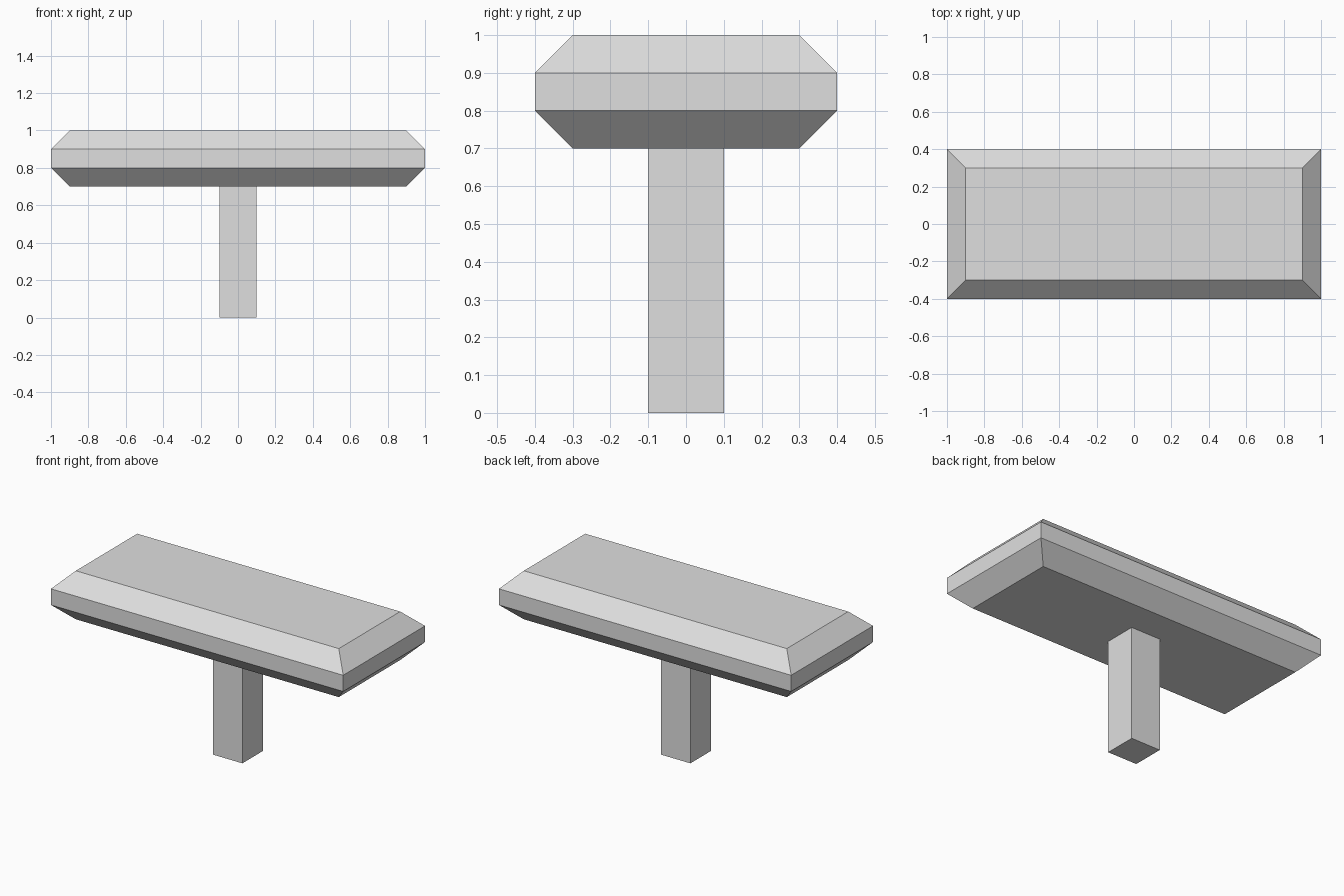
import bpy, bmesh

if "Cube" in bpy.data.objects:
    bpy.data.objects.remove(bpy.data.objects["Cube"])

grey = bpy.data.materials.new("light_grey")
grey.diffuse_color = (0.74, 0.74, 0.74, 1)
grey.use_nodes = True
grey.node_tree.nodes["Principled BSDF"].inputs["Base Color"].default_value = grey.diffuse_color


def stacked_rings(name, rings):
    """Solid made from rectangular rings (half x, half y, z), capped at both ends."""
    bm = bmesh.new()
    loops = [[bm.verts.new((sx * hx, sy * hy, z))
              for sx, sy in ((-1, -1), (1, -1), (1, 1), (-1, 1))]
             for hx, hy, z in rings]
    for lower, upper in zip(loops, loops[1:]):
        for i in range(4):
            j = (i + 1) % 4
            bm.faces.new((lower[i], lower[j], upper[j], upper[i]))
    bm.faces.new(loops[0][::-1])
    bm.faces.new(loops[-1])
    mesh = bpy.data.meshes.new(name)
    bm.to_mesh(mesh)
    bm.free()
    mesh.materials.append(grey)
    obj = bpy.data.objects.new(name, mesh)
    bpy.context.collection.objects.link(obj)
    return obj


# Slab with bevelled upper and lower rims
stacked_rings("table_top", [(0.9, 0.3, 0.7), (1.0, 0.4, 0.8),
                            (1.0, 0.4, 0.9), (0.9, 0.3, 1.0)])

# Square central post
stacked_rings("post", [(0.1, 0.1, 0.0), (0.1, 0.1, 0.7)])
